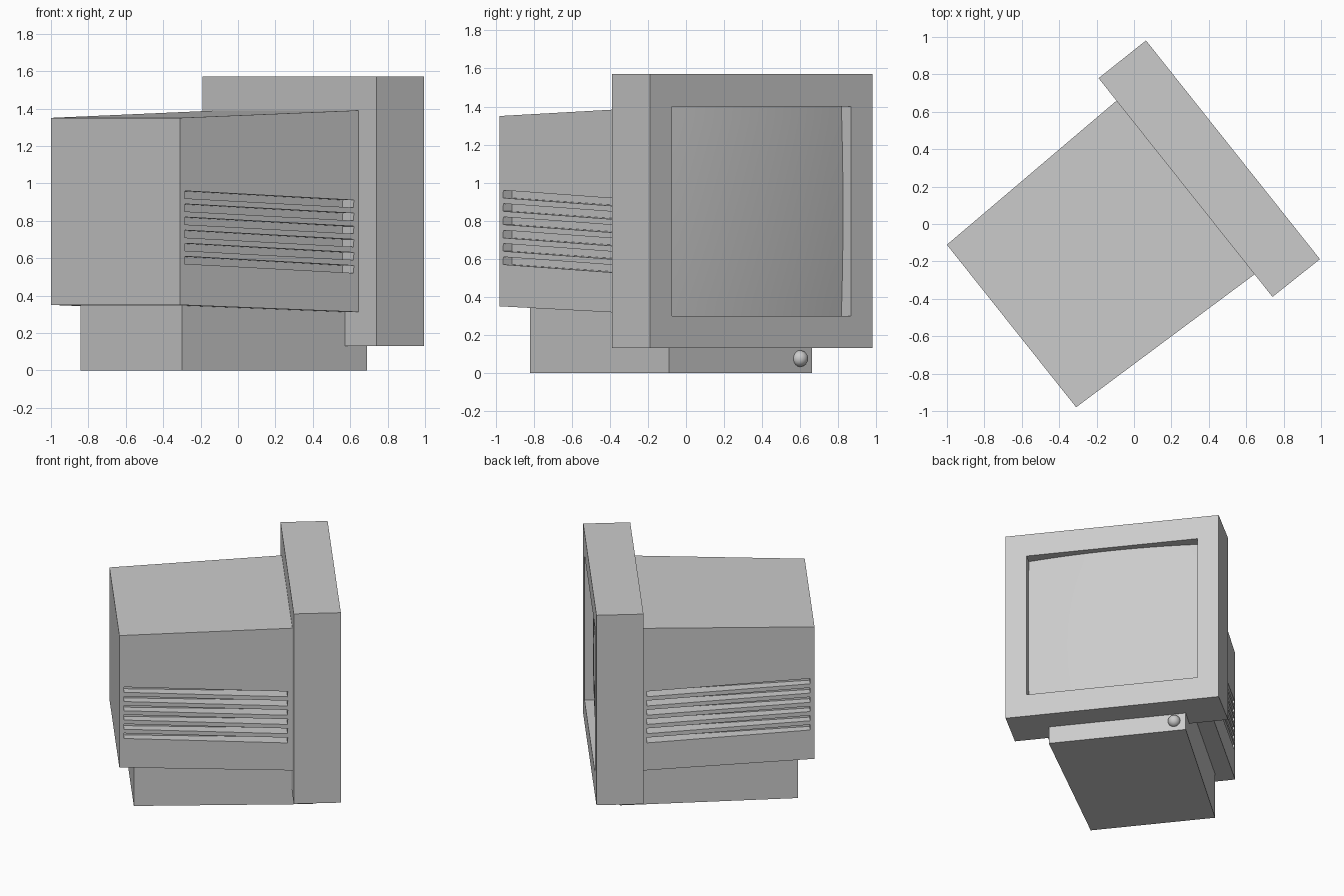
import bpy, bmesh, math
from mathutils import Matrix, Vector

if "Cube" in bpy.data.objects:
    bpy.data.objects.remove(bpy.data.objects["Cube"])

# Local frame: +x is the screen direction; the whole set is turned 38.5 degrees
POSE = Matrix.Rotation(math.radians(38.5), 4, 'Z') @ Matrix.Translation((0, -0.019, 0))


def make_object(name, bm):
    bmesh.ops.recalc_face_normals(bm, faces=bm.faces)
    mesh = bpy.data.meshes.new(name)
    bm.to_mesh(mesh)
    bm.free()
    ob = bpy.data.objects.new(name, mesh)
    ob.matrix_world = POSE
    bpy.context.collection.objects.link(ob)
    return ob


def tapered_box(name, back, front):
    """Each end is (x, half width, z low, z high)."""
    bm = bmesh.new()
    rings = []
    for x, w, z0, z1 in (back, front):
        rings.append([bm.verts.new(p) for p in
                      ((x, -w, z0), (x, w, z0), (x, w, z1), (x, -w, z1))])
    a, b = rings
    bm.faces.new(a)
    bm.faces.new(b)
    for i in range(4):
        j = (i + 1) % 4
        bm.faces.new((a[i], a[j], b[j], b[i]))
    return make_object(name, bm)


# Housing and foot
housing = tapered_box("housing", (-0.852, 0.555, 0.35, 1.35), (0.337, 0.593, 0.312, 1.39))
tapered_box("base", (-0.745, 0.436, 0, 0.36), (0.484, 0.48, 0, 0.36))

# Sloping vent slots cut into both sides of the housing
bm = bmesh.new()
for side in (-1, 1):
    for i in range(6):
        m = (Matrix.Translation((-0.258, side * 0.597, 0.565 + 0.07 * i))
             @ Matrix.Rotation(math.radians(2.5), 4, 'Y')
             @ Matrix.Diagonal((1.126, 0.2, 0.04, 1)))
        bmesh.ops.create_cube(bm, size=1, matrix=m)
cutter = make_object("vent_cutter", bm)
cutter.hide_render = True
mod = housing.modifiers.new("vents", 'BOOLEAN')
mod.operation = 'DIFFERENCE'
mod.solver = 'EXACT'
mod.object = cutter
bpy.context.view_layer.objects.active = housing
bpy.ops.object.modifier_apply(modifier=mod.name)
bpy.data.objects.remove(cutter)

# Screen surround: slab with a recessed opening in its front face
FRONT, OPEN_W, OPEN_Z0, OPEN_Z1 = 0.661, 0.6, 0.30, 1.40
bezel = tapered_box("bezel", (0.337, 0.747, 0.13, 1.57), (FRONT, 0.747, 0.13, 1.57))
bm = bmesh.new()
bm.from_mesh(bezel.data)
face = max(bm.faces, key=lambda f: f.calc_center_median().x)
bmesh.ops.inset_region(bm, faces=[face], thickness=0.1)
for v in face.verts:
    v.co.y = math.copysign(OPEN_W, v.co.y)
    v.co.z = OPEN_Z0 if v.co.z < 0.85 else OPEN_Z1
floor = bmesh.ops.extrude_discrete_faces(bm, faces=[face])["faces"][0]
for v in floor.verts:
    v.co.x -= 0.1
bm.to_mesh(bezel.data)
bm.free()

# Bulging glass
bm = bmesh.new()
bmesh.ops.create_grid(bm, x_segments=14, y_segments=14, size=1)
for v in bm.verts:
    s, t = v.co.x, v.co.y
    v.co = Vector((FRONT - 0.08 + 0.035 * (1 - s * s) + 0.014 * (1 - t * t),
                   s * OPEN_W, 0.85 + t * (OPEN_Z1 - OPEN_Z0) / 2))
for f in bm.faces:
    f.smooth = True
screen = make_object("screen", bm)
if screen.data.polygons[0].normal.x < 0:
    screen.data.flip_normals()

# Round knob on the foot
bm = bmesh.new()
bmesh.ops.create_uvsphere(bm, u_segments=24, v_segments=12, radius=0.043,
                          matrix=Matrix.Translation((0.484, 0.399, 0.075)))
for f in bm.faces:
    f.smooth = True
make_object("knob", bm)
